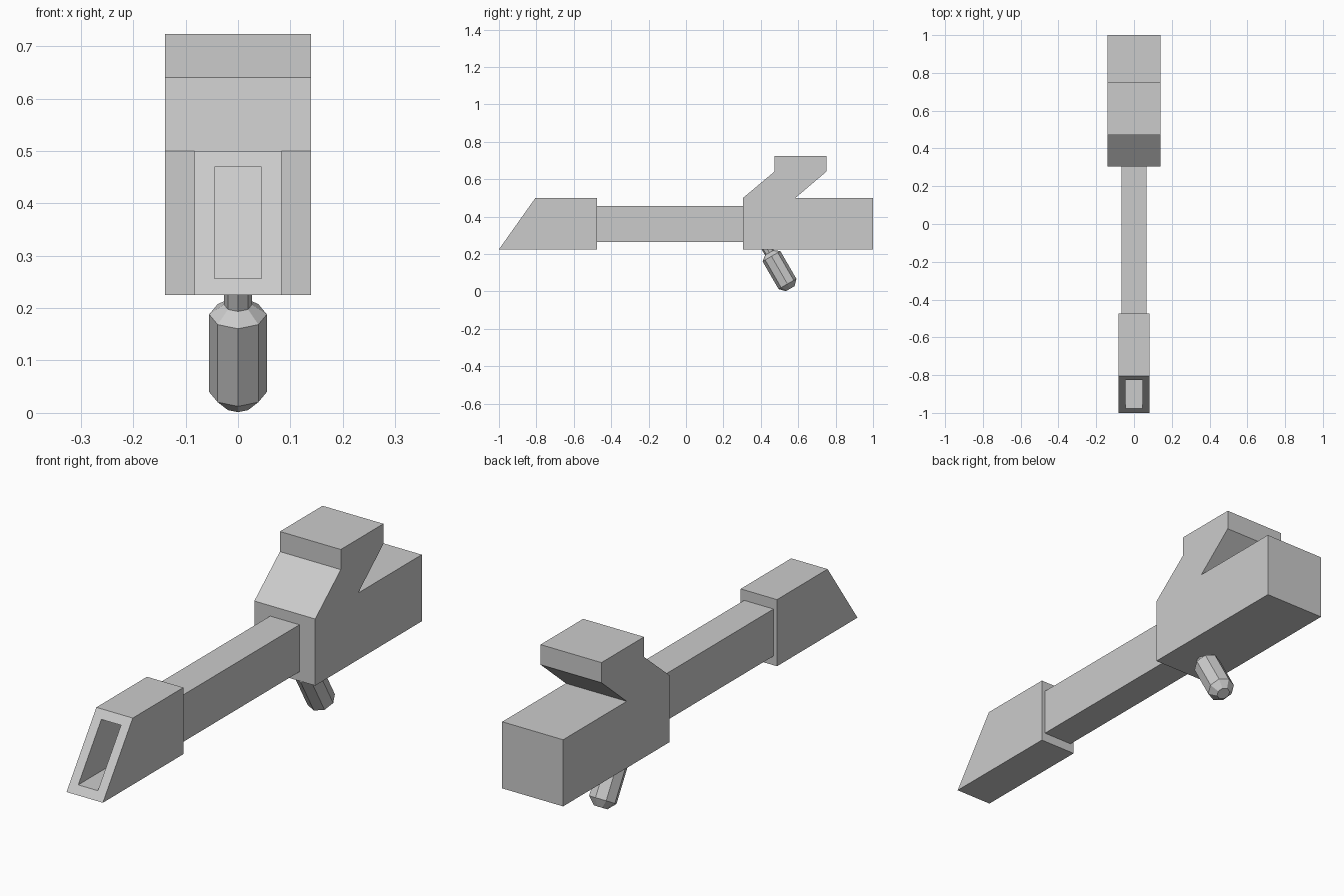
import bpy, bmesh, math
from mathutils import Vector, Matrix

if "Cube" in bpy.data.objects:
    bpy.data.objects.remove(bpy.data.objects["Cube"])


def finish(name, bm):
    bmesh.ops.recalc_face_normals(bm, faces=bm.faces[:])
    mesh = bpy.data.meshes.new(name)
    bm.to_mesh(mesh)
    bm.free()
    obj = bpy.data.objects.new(name, mesh)
    bpy.context.collection.objects.link(obj)
    return obj


def side_profile(profile, half_width):
    """Extrude a (y, z) outline symmetrically across x."""
    bm = bmesh.new()
    face = bm.faces.new([bm.verts.new((-half_width, y, z)) for y, z in profile])
    ext = bmesh.ops.extrude_face_region(bm, geom=[face])["geom"]
    verts = [g for g in ext if isinstance(g, bmesh.types.BMVert)]
    bmesh.ops.translate(bm, verts=verts, vec=(2 * half_width, 0, 0))
    bmesh.ops.recalc_face_normals(bm, faces=bm.faces[:])
    return bm


# Rear body with the overhanging top block
finish("rear_body", side_profile(
    [(0.305, 0.225), (1.0, 0.225), (1.0, 0.5), (0.585, 0.5), (0.75, 0.64),
     (0.75, 0.723), (0.472, 0.723), (0.472, 0.64), (0.305, 0.5)], 0.139))

# Connecting beam
finish("beam", side_profile(
    [(-0.48, 0.263), (0.31, 0.263), (0.31, 0.457), (-0.48, 0.457)], 0.067))

# Slanted front head with a slot sunk into its sloping face
bm = side_profile([(-1.0, 0.225), (-0.475, 0.225), (-0.475, 0.5), (-0.805, 0.5)], 0.083)
bm.normal_update()
slope = min(bm.faces, key=lambda f: f.calc_center_median().y)
bmesh.ops.inset_region(bm, faces=[slope], thickness=0.054)
slot = bmesh.ops.extrude_discrete_faces(bm, faces=[slope])["faces"][0]
bmesh.ops.translate(bm, verts=slot.verts[:], vec=(0, 0.3, 0))
finish("front_head", bm)

# Eight-sided tilted handle: (distance along axis, radius) rings
bm = bmesh.new()
top = Vector((0, 0.457, 0.188))
tilt = Matrix.Translation(top) @ Matrix.Rotation(math.radians(30), 4, "X")
rings = []
for t, r in [(-0.08, 0.027), (-0.022, 0.027), (0, 0.055), (0.171, 0.055), (0.2, 0.027)]:
    rings.append([bm.verts.new(tilt @ Vector((r * math.cos(k * math.pi / 4),
                                              r * math.sin(k * math.pi / 4), -t)))
                  for k in range(8)])
for a, b in zip(rings, rings[1:]):
    for k in range(8):
        n = (k + 1) % 8
        bm.faces.new((a[k], a[n], b[n], b[k]))
bm.faces.new(rings[0])
bm.faces.new(rings[-1])
finish("handle", bm)
